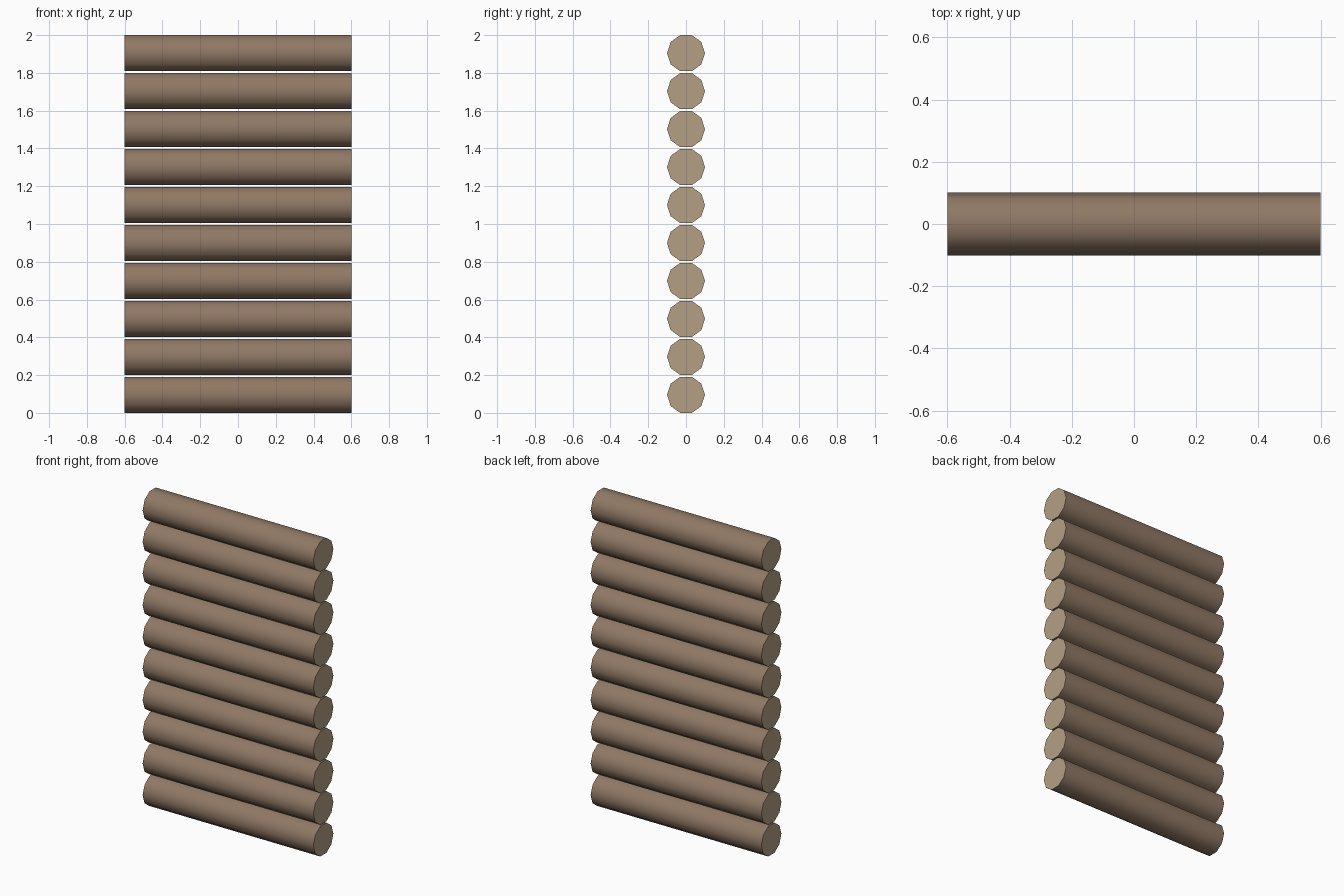
import bpy, math

if "Cube" in bpy.data.objects:
    bpy.data.objects.remove(bpy.data.objects["Cube"])

R = 0.1005                                 # log radius
LENGTH = 1.2
COUNT = 10
HALF_H = R * math.sin(math.radians(72))    # centre to flat top of a ten-sided log
STEP = (2.0 - 2 * HALF_H) / (COUNT - 1)


def material(name, rgb):
    m = bpy.data.materials.new(name)
    m.diffuse_color = (*rgb, 1)
    m.use_nodes = True
    m.node_tree.nodes["Principled BSDF"].inputs["Base Color"].default_value = m.diffuse_color
    return m


bark = material("bark", (0.28, 0.19, 0.13))
cut_wood = material("cut_wood", (0.46, 0.35, 0.23))

# Wall of stacked logs, each a ten-sided cylinder lying along x
for i in range(COUNT):
    bpy.ops.mesh.primitive_cylinder_add(
        vertices=10, radius=R, depth=LENGTH,
        location=(0, 0, HALF_H + i * STEP),
        rotation=(math.pi / 2, 0, math.pi / 2))
    log = bpy.context.object
    log.name = f"log_{i + 1}"
    # Turn the section so a flat side lies on top and bottom
    bpy.ops.object.transform_apply(location=False, rotation=True, scale=False)
    top = max(log.data.vertices, key=lambda v: v.co.z).co.z
    if top > R * 0.99:
        log.rotation_euler.x = math.radians(18)
        bpy.ops.object.transform_apply(location=False, rotation=True, scale=False)
    log.data.materials.append(bark)
    log.data.materials.append(cut_wood)
    # Sawn ends
    for p in log.data.polygons:
        p.material_index = 1 if abs(p.normal.x) > 0.9 else 0
    bpy.ops.object.shade_smooth_by_angle(angle=math.radians(40))
